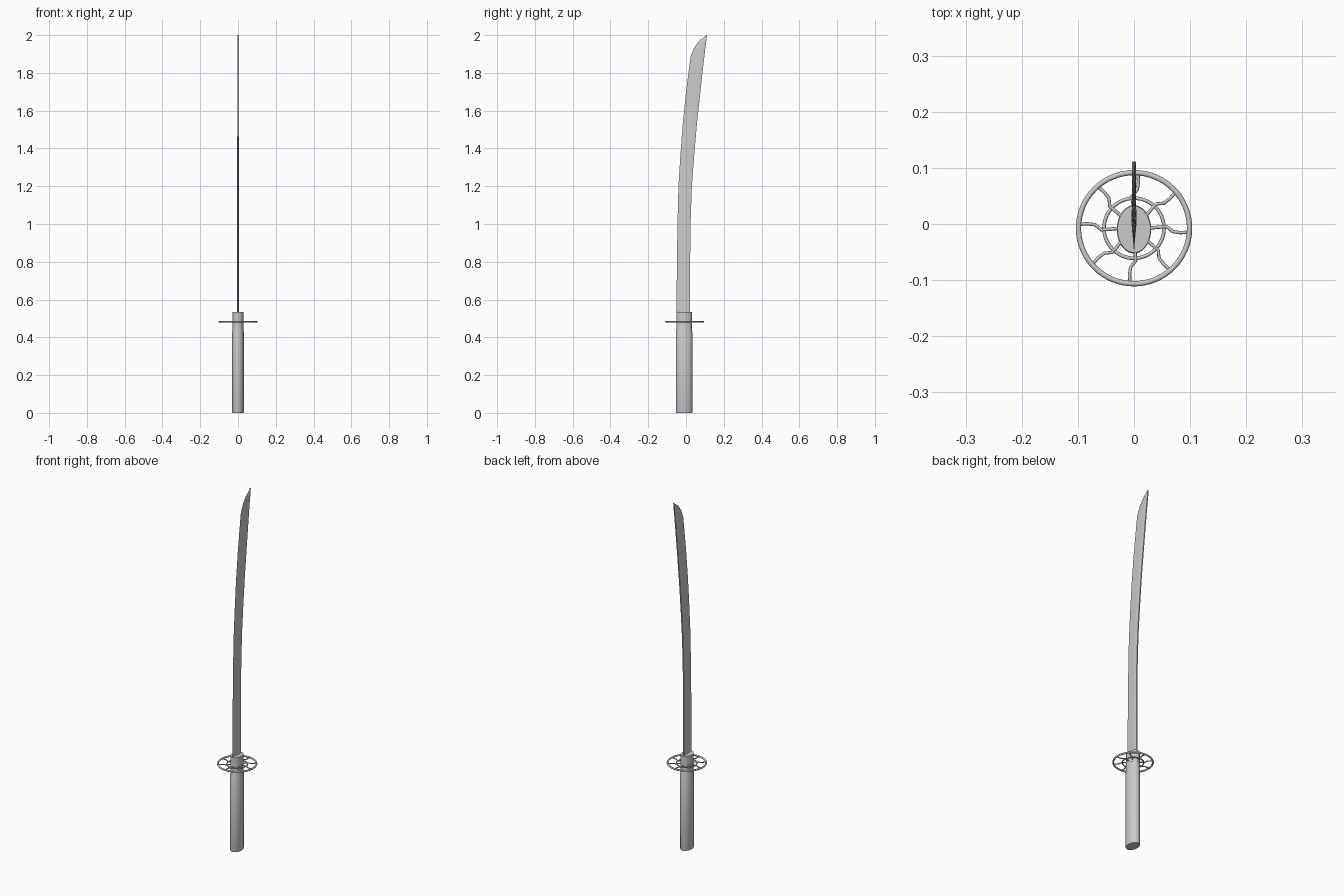
import bpy, bmesh
from math import sin, cos, pi
from mathutils import Vector, Matrix

if "Cube" in bpy.data.objects:
    bpy.data.objects.remove(bpy.data.objects["Cube"])

CY = -0.0075          # centre line of the hilt and guard
GUARD_Z = 0.483


def finish(name, bm, smooth=True):
    bmesh.ops.recalc_face_normals(bm, faces=bm.faces)
    me = bpy.data.meshes.new(name)
    bm.to_mesh(me)
    bm.free()
    ob = bpy.data.objects.new(name, me)
    bpy.context.collection.objects.link(ob)
    if smooth:
        bpy.ops.object.select_all(action='DESELECT')
        ob.select_set(True)
        bpy.context.view_layer.objects.active = ob
        bpy.ops.object.shade_smooth_by_angle(angle=0.6)
    return ob


def loft(bm, rings):
    for a, b in zip(rings, rings[1:]):
        n = len(a)
        for i in range(n):
            j = (i + 1) % n
            bm.faces.new((a[i], a[j], b[j], b[i]))
    bm.faces.new(rings[0][::-1])
    bm.faces.new(rings[-1])


def oval_column(name, sections, n=40):
    """Stack of ellipses: (z, x radius, y radius)."""
    bm = bmesh.new()
    rings = [[bm.verts.new((rx * cos(2 * pi * i / n), CY - 0.002 + ry * sin(2 * pi * i / n), z))
              for i in range(n)] for z, rx, ry in sections]
    loft(bm, rings)
    return finish(name, bm)


def guard_ring(name, radius, tube, z):
    bpy.ops.mesh.primitive_torus_add(location=(0, CY, z), major_radius=radius, minor_radius=tube,
                                     major_segments=64, minor_segments=12)
    ob = bpy.context.object
    ob.name = name
    bpy.ops.object.shade_smooth_by_angle(angle=0.6)


# Grip, and the collar that passes through the guard
oval_column("grip", [(0, .0295, .042), (.003, .0305, .043), (.43, .0305, .043), (.435, .029, .041), (.48, .029, .041)])
oval_column("collar", [(.47, .0295, .0415), (.535, .0295, .0415)])

# Guard rings
guard_ring("guard_outer_ring", .099, .0047, GUARD_Z)
guard_ring("guard_inner_ring", .0535, .0032, GUARD_Z - .002)

# Eight crooked spokes, as one bevelled curve
curve = bpy.data.curves.new("guard_spokes", 'CURVE')
curve.dimensions = '3D'
curve.bevel_depth = .003
curve.bevel_resolution = 2
path = [(.026, 0), (.045, .002), (.058, .003), (.069, -.006), (.083, -.008), (.097, -.007)]
for k in range(8):
    rot = Matrix.Rotation(k * pi / 4, 3, 'Z')
    sp = curve.splines.new('POLY')
    sp.points.add(len(path) - 1)
    for p, (x, y) in zip(sp.points, path):
        p.co = (*(rot @ Vector((x, y, 0)) + Vector((0, CY, GUARD_Z - .001))), 1)
spokes = bpy.data.objects.new("guard_spokes", curve)
bpy.context.collection.objects.link(spokes)

# Curved blade: cutting edge (y, z) and spine (y, z) for each section
sections = [
    (-.049, .50, .022, .50), (-.050, .60, .022, .60), (-.048, .80, .022, .80),
    (-.045, 1.0, .024, 1.0), (-.040, 1.2, .031, 1.2), (-.030, 1.36, .043, 1.36),
    (-.018, 1.52, .057, 1.52), (-.002, 1.68, .074, 1.68), (.013, 1.80, .086, 1.79),
    (.025, 1.89, .094, 1.86), (.044, 1.935, .101, 1.92), (.070, 1.97, .107, 1.965),
    (.109, 1.999, .111, 2.0)]
bm = bmesh.new()
rings = []
for i, (ye, ze, ys, zs) in enumerate(sections):
    edge, spine = Vector((0, ye, ze)), Vector((0, ys, zs))
    ridge = edge.lerp(spine, .72)
    t = 1 - .25 * i / (len(sections) - 1)
    a, b = Vector((.0045 * t, 0, 0)), Vector((.0035 * t, 0, 0))
    rings.append([bm.verts.new(v) for v in (edge, ridge + a, spine + b, spine - b, ridge - a)])
loft(bm, rings)
finish("blade", bm, smooth=False)
